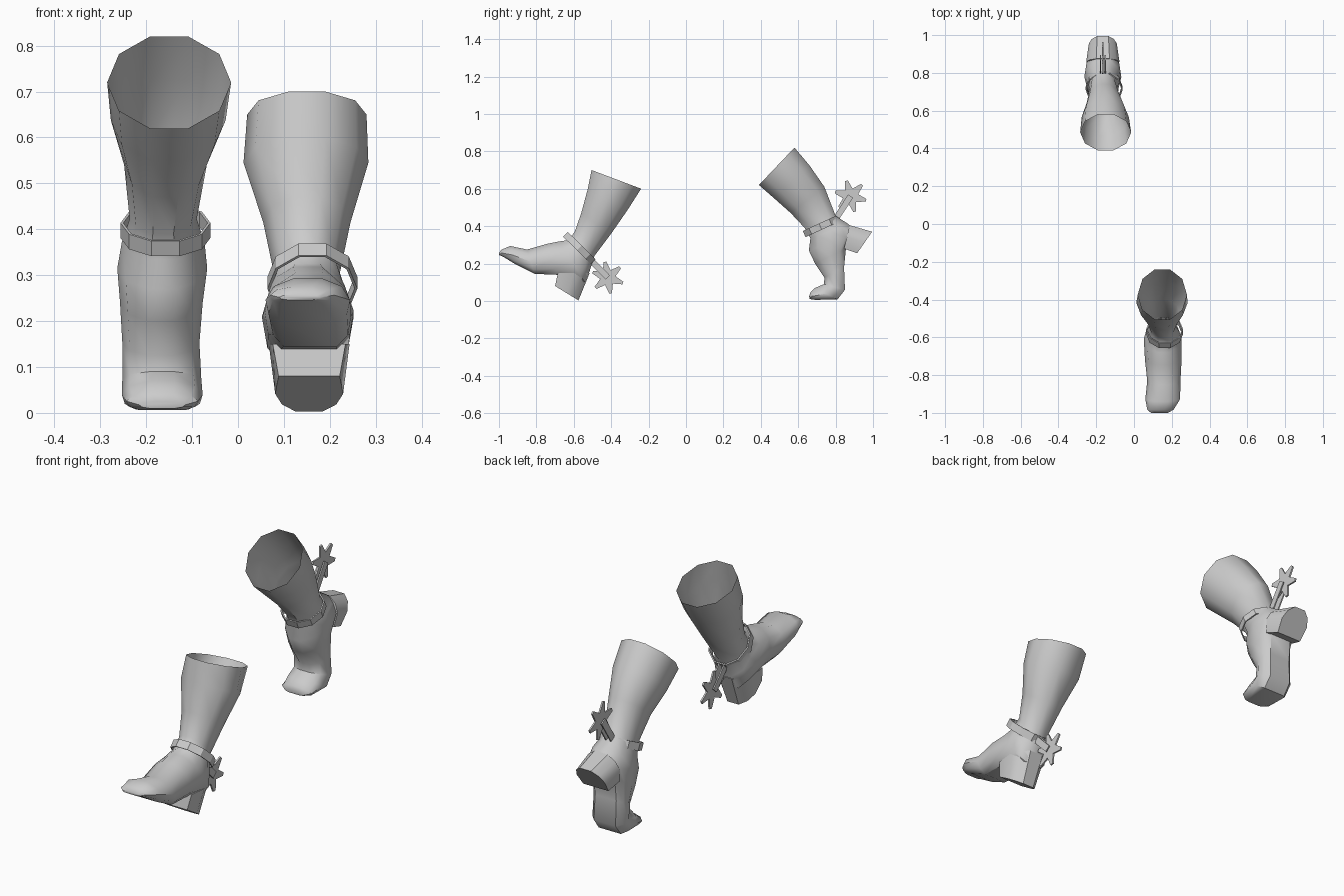
import bpy, bmesh, math
from mathutils import Vector

if "Cube" in bpy.data.objects:
    bpy.data.objects.remove(bpy.data.objects["Cube"])

mat = bpy.data.materials.new("plain grey")
mat.diffuse_color = (0.6, 0.6, 0.6, 1)
mat.use_nodes = True
mat.node_tree.nodes["Principled BSDF"].inputs["Base Color"].default_value = mat.diffuse_color
N = 10


def finish(bm, name, smooth=None, thickness=0):
    bmesh.ops.recalc_face_normals(bm, faces=bm.faces)
    me = bpy.data.meshes.new(name)
    bm.to_mesh(me)
    bm.free()
    me.materials.append(mat)
    ob = bpy.data.objects.new(name, me)
    bpy.context.collection.objects.link(ob)
    if thickness:
        mod = ob.modifiers.new("thickness", 'SOLIDIFY')
        mod.thickness = thickness
        mod.offset = 1
    if smooth:
        bpy.ops.object.select_all(action='DESELECT')
        ob.select_set(True)
        bpy.context.view_layer.objects.active = ob
        bpy.ops.object.shade_smooth_by_angle(angle=math.radians(smooth))
    return ob


def section(a, b, cx, hw, flat=1.0):
    """Ten-sided ring spanning a..b in the side plane; flat < 1 squares off the b end."""
    a, b = Vector(a), Vector(b)
    pts = []
    for i in range(N):
        t = math.radians(18 + 36 * i)
        c, s = math.cos(t) / math.cos(math.radians(18)), math.sin(t)
        if c < 0:
            s = math.copysign(abs(s) ** flat, s)
        p = (a + b) / 2 + (a - b) / 2 * c
        pts.append((cx + hw * s, p.x, p.y))
    return pts


def loft(rings, cap_start=False, cap_end=False):
    bm = bmesh.new()
    vs = [[bm.verts.new(p) for p in r] for r in rings]
    for r, q in zip(vs, vs[1:]):
        for i in range(len(r)):
            j = (i + 1) % len(r)
            bm.faces.new((r[i], r[j], q[j], q[i]))
    if cap_start:
        bm.faces.new(vs[0])
    if cap_end:
        bm.faces.new(vs[-1])
    return bm


def heel_outline(front, back, cx, hw):
    """Straight breast edge, rounded back."""
    f, b = Vector(front), Vector(back)
    shape = [(-0.9, 0), (-1, 0.5), (-0.8, 0.8), (-0.4, 1),
             (0.4, 1), (0.8, 0.8), (1, 0.5), (0.9, 0)]
    return [(cx + hw * u, *(f + (b - f) * v)) for u, v in shape]


def plate(name, pts, x, thick):
    """Side-plane outline extruded across x."""
    finish(loft([[(x + s * thick / 2, p.x, p.y) for p in pts] for s in (-1, 1)],
                True, True), name)


def boot(side, rings, heel_top, heel_low, cx, strap, outward, arm, hub, turn):
    # upper: open shaft, ankle, foot and toe
    finish(loft([section(*r) for r in rings], cap_end=True), side + "_boot_upper", 42)
    # heel block
    finish(loft([heel_outline(*heel_top, cx, 0.088), heel_outline(*heel_low, cx, 0.074)],
                True, True), side + "_boot_heel", 35)
    # ankle strap
    a, b = Vector(strap[0]), Vector(strap[1])
    d = (b - a).normalized()
    n = Vector((-d.y, d.x)) * 0.018
    finish(loft([section(a + k * n, b + k * n, cx + outward * 0.007, 0.092)
                 for k in (-1, 1)]), side + "_ankle_strap", thickness=0.006)
    # spur fork
    p, q = Vector(arm), Vector(hub)
    d = (q - p).normalized()
    n = Vector((-d.y, d.x)) * 0.016
    for s, tag in ((-1, "inner"), (1, "outer")):
        plate(f"{side}_spur_fork_{tag}", [p - n, q - n, q + n, p + n], cx + s * 0.013, 0.006)
    # six-pointed rowel with blunt tips
    star = []
    for i in range(6):
        for da, r in ((-5, 0.086), (5, 0.086), (30, 0.042)):
            t = math.radians(turn + 60 * i + da)
            star.append(q + Vector((math.cos(t), math.sin(t))) * r)
    plate(side + "_spur_star", star, cx, 0.008)


# leading boot, toe raised
boot("front", [
    ((-0.505, 0.70), (-0.24, 0.60), 0.150, 0.130),
    ((-0.525, 0.60), (-0.31, 0.49), 0.148, 0.136),
    ((-0.560, 0.47), (-0.40, 0.36), 0.150, 0.095),
    ((-0.595, 0.37), (-0.49, 0.24), 0.150, 0.072),
    ((-0.630, 0.325), (-0.515, 0.16), 0.152, 0.090, 0.9),
    ((-0.680, 0.318), (-0.540, 0.10), 0.152, 0.100, 0.6),
    ((-0.745, 0.305), (-0.690, 0.14), 0.155, 0.097, 0.4),
    ((-0.850, 0.275), (-0.810, 0.145), 0.158, 0.088, 0.35),
    ((-0.940, 0.294), (-0.915, 0.198), 0.152, 0.092, 0.35),
    ((-0.985, 0.275), (-0.980, 0.238), 0.140, 0.070, 0.4),
    ((-1.000, 0.258), (-1.000, 0.246), 0.135, 0.045, 0.5)],
    ((-0.685, 0.15), (-0.515, 0.15)), ((-0.70, 0.08), (-0.575, 0.003)),
    0.155, ((-0.64, 0.352), (-0.50, 0.215)), 1, (-0.51, 0.22), (-0.418, 0.125), 100)

# trailing boot, standing on its toe
boot("rear", [
    ((0.39, 0.62), (0.58, 0.82), -0.150, 0.135),
    ((0.47, 0.55), (0.66, 0.725), -0.152, 0.125),
    ((0.56, 0.47), (0.74, 0.61), -0.158, 0.090),
    ((0.635, 0.39), (0.80, 0.455), -0.163, 0.073),
    ((0.665, 0.335), (0.87, 0.41), -0.163, 0.090, 0.9),
    ((0.657, 0.27), (0.90, 0.36), -0.165, 0.098, 0.6),
    ((0.690, 0.20), (0.855, 0.28), -0.167, 0.090, 0.4),
    ((0.740, 0.125), (0.845, 0.18), -0.168, 0.084, 0.35),
    ((0.738, 0.09), (0.850, 0.06), -0.166, 0.086, 0.35),
    ((0.690, 0.07), (0.810, 0.008), -0.165, 0.088, 0.35),
    ((0.665, 0.045), (0.690, 0.006), -0.165, 0.078, 0.4),
    ((0.658, 0.025), (0.662, 0.010), -0.165, 0.050, 0.5)],
    ((0.845, 0.28), (0.875, 0.405)), ((0.915, 0.255), (0.995, 0.37)),
    -0.165, ((0.637, 0.36), (0.80, 0.435)), 1, (0.795, 0.43), (0.88, 0.56), 45)
